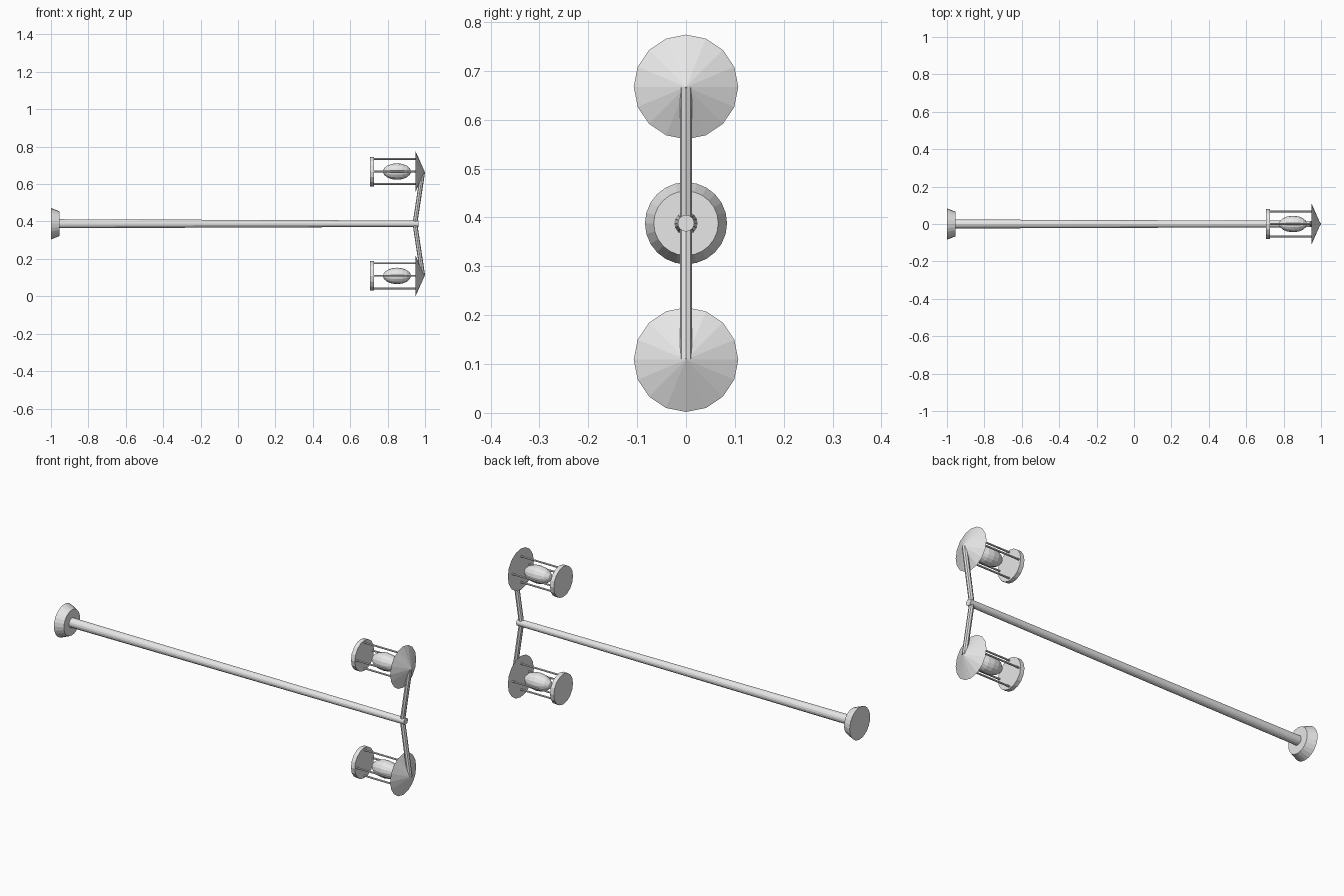
import bpy, bmesh, math
from mathutils import Vector, Matrix

if "Cube" in bpy.data.objects:
    bpy.data.objects.remove(bpy.data.objects["Cube"])

grey = bpy.data.materials.new("light_grey")
grey.diffuse_color = (0.8, 0.8, 0.8, 1)
grey.use_nodes = True
grey.node_tree.nodes["Principled BSDF"].inputs["Base Color"].default_value = grey.diffuse_color

AXIS_Z = 0.388      # height of the lying pole
LAMP_OFF = 0.279    # lamp distance from the pole axis


def finish(name, bm):
    bmesh.ops.recalc_face_normals(bm, faces=bm.faces[:])
    me = bpy.data.meshes.new(name)
    bm.to_mesh(me)
    bm.free()
    me.materials.append(grey)
    ob = bpy.data.objects.new(name, me)
    bpy.context.collection.objects.link(ob)
    return ob


def rod(name, a, b, r1, r2, sides):
    """Cylinder, taper or cone from point a to point b."""
    a, b = Vector(a), Vector(b)
    d = b - a
    m = Matrix.Translation((a + b) / 2) @ d.to_track_quat('Z', 'Y').to_matrix().to_4x4()
    bm = bmesh.new()
    bmesh.ops.create_cone(bm, cap_ends=True, segments=sides, radius1=r1,
                          radius2=r2, depth=d.length, matrix=m)
    bmesh.ops.remove_doubles(bm, verts=bm.verts[:], dist=1e-5)
    return finish(name, bm)


# foot and tapered pole
rod("foot", (-1, 0, AXIS_Z), (-0.955, 0, AXIS_Z), 0.084, 0.066, 24)
rod("pole", (-0.957, 0, AXIS_Z), (0.965, 0, AXIS_Z), 0.024, 0.017, 16)

for side, s in (("upper", 1), ("lower", -1)):
    z = AXIS_Z + s * LAMP_OFF
    # slanted arm
    rod(side + "_arm", (0.946, 0, AXIS_Z), (0.988, 0, z), 0.0125, 0.0125, 8)
    # conical lamp roof and round lamp floor
    rod(side + "_lamp_roof", (0.95, 0, z), (0.998, 0, z), 0.107, 0, 16)
    rod(side + "_lamp_floor", (0.705, 0, z), (0.727, 0, z), 0.079, 0.079, 16)
    # four thin bars of the cage
    for i in range(4):
        a = i * math.pi / 2
        y, dz = 0.067 * math.cos(a), 0.067 * math.sin(a)
        rod(f"{side}_cage_bar_{i + 1}", (0.72, y, z + dz), (0.955, y, z + dz), 0.0045, 0.0045, 8)
    # long bulb
    bm = bmesh.new()
    m = (Matrix.Translation((0.85, 0, z)) @ Matrix.Rotation(math.pi / 2, 4, 'Y')
         @ Matrix.Diagonal((0.044, 0.044, 0.075, 1)))
    bmesh.ops.create_uvsphere(bm, u_segments=16, v_segments=8, radius=1, matrix=m)
    finish(side + "_bulb", bm)
